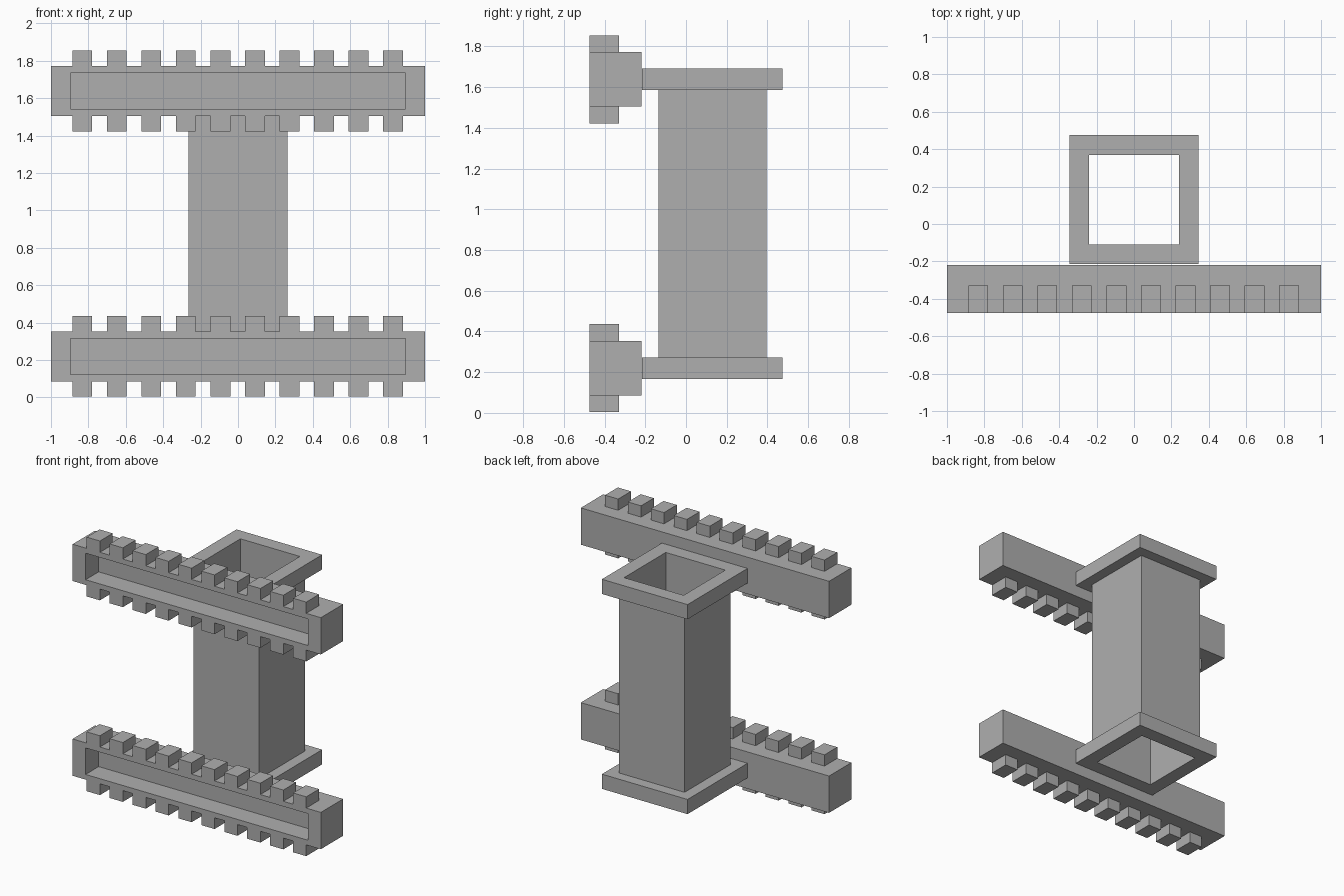
import bpy
import bmesh
from mathutils import Vector

default = bpy.data.objects.get("Cube")
if default:
    bpy.data.objects.remove(default, do_unlink=True)

grey = bpy.data.materials.new("plain grey")
grey.use_nodes = True
colour = (0.43, 0.43, 0.43, 1)
grey.diffuse_color = colour
grey.node_tree.nodes["Principled BSDF"].inputs["Base Color"].default_value = colour


def finish(bm, name):
    bmesh.ops.recalc_face_normals(bm, faces=bm.faces)
    mesh = bpy.data.meshes.new(name)
    bm.to_mesh(mesh)
    bm.free()
    mesh.materials.append(grey)
    obj = bpy.data.objects.new(name, mesh)
    bpy.context.collection.objects.link(obj)
    return obj


def add_box(bm, low, high):
    low, high = Vector(low), Vector(high)
    verts = bmesh.ops.create_cube(bm, size=1)["verts"]
    bmesh.ops.scale(bm, vec=high - low, verts=verts)
    bmesh.ops.translate(bm, vec=(low + high) / 2, verts=verts)
    return verts


FRONT = -0.475
BEAM_BACK = -0.218
TOOTH_BACK = -0.328
HALF_HEIGHT = 0.134     # beam
TOOTH_HEIGHT = 0.082
RECESS_DEPTH = 0.15


def make_beam(name, z):
    """Long bar with a rectangular recess sunk into its front."""
    bm = bmesh.new()
    add_box(bm, (-1, FRONT, z - HALF_HEIGHT), (1, BEAM_BACK, z + HALF_HEIGHT))
    bm.normal_update()
    front = min(bm.faces, key=lambda f: f.calc_center_median().y)
    rim = bmesh.ops.extrude_discrete_faces(bm, faces=[front])["faces"][0]
    for v in rim.verts:
        v.co.x *= 0.895
        v.co.z = z + (v.co.z - z) * 0.72
    floor = bmesh.ops.extrude_discrete_faces(bm, faces=[rim])["faces"][0]
    bmesh.ops.translate(bm, vec=(0, RECESS_DEPTH, 0), verts=floor.verts)
    finish(bm, name)


def make_teeth(name, z):
    """Rows of ten blocks above and below a beam."""
    bm = bmesh.new()
    for side in (-1, 1):
        edges = sorted((z + side * HALF_HEIGHT,
                        z + side * (HALF_HEIGHT + TOOTH_HEIGHT)))
        for i in range(10):
            x = -0.833 + i * 0.1847
            add_box(bm, (x - 0.053, FRONT, edges[0]),
                    (x + 0.053, TOOTH_BACK, edges[1]))
    finish(bm, name)


for level, height in (("lower", 0.22), ("upper", 1.638)):
    make_beam(level + "_beam", height)
    make_teeth(level + "_teeth", height)

# Hollow square column with a flange at each end, from a closed profile
profile = [(0.24, 0.166), (0.345, 0.166), (0.345, 0.273), (0.265, 0.273),
           (0.265, 1.585), (0.345, 1.585), (0.345, 1.692), (0.24, 1.692)]
corners = [(-1, -1), (1, -1), (1, 1), (-1, 1)]
bm = bmesh.new()
loops = [[bm.verts.new((cx * r, 0.13 + cy * r, z)) for cx, cy in corners]
         for r, z in profile]
for i, loop in enumerate(loops):
    following = loops[(i + 1) % len(loops)]
    for j in range(4):
        k = (j + 1) % 4
        bm.faces.new((loop[j], loop[k], following[k], following[j]))
finish(bm, "flanged_column")
